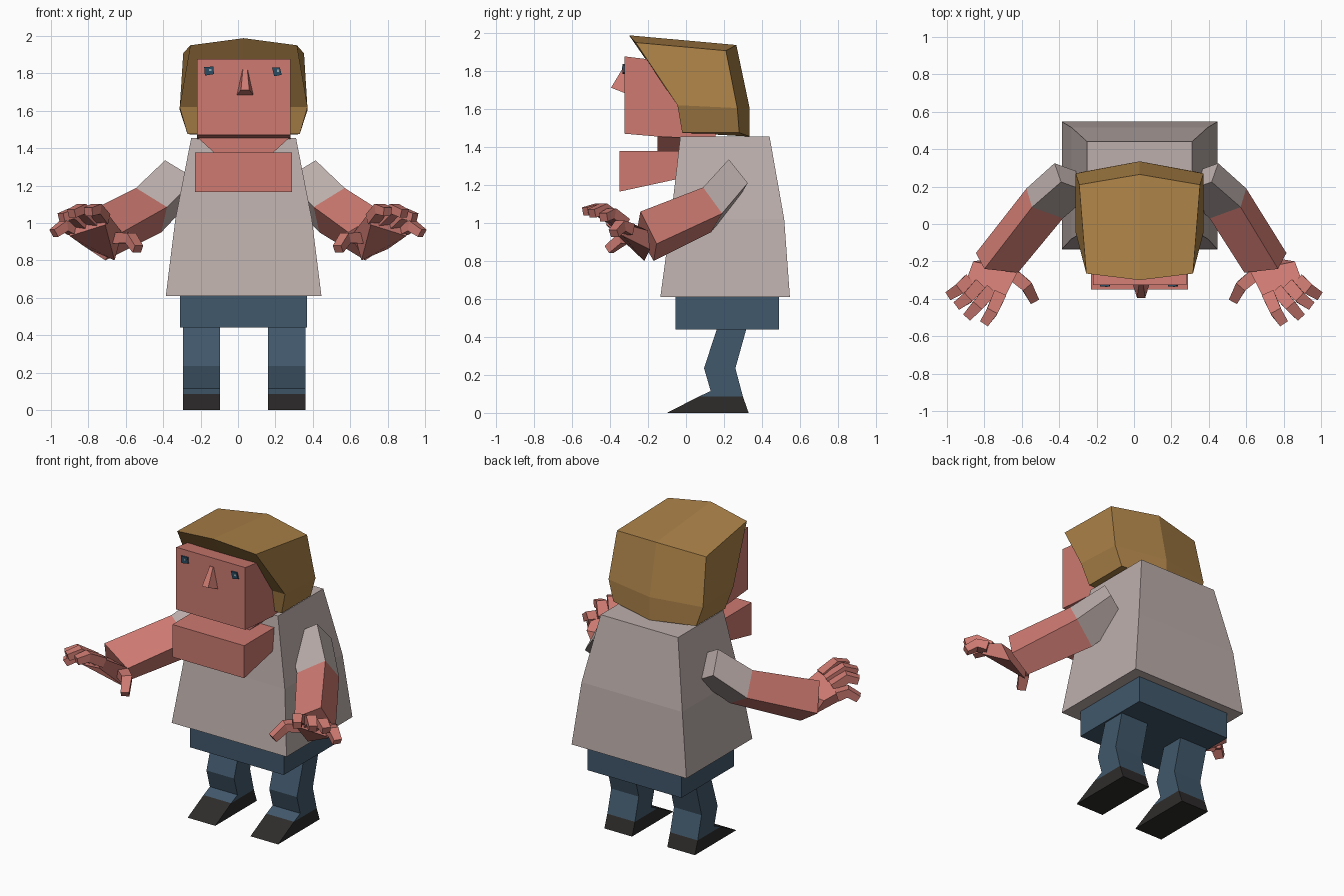
import bpy, bmesh
from mathutils import Vector as V

if "Cube" in bpy.data.objects:
    bpy.data.objects.remove(bpy.data.objects["Cube"])

CX = 0.03  # body centre line


def material(name, rgb):
    m = bpy.data.materials.new(name)
    lin = [((c / 255 + 0.055) / 1.055) ** 2.4 for c in rgb]
    m.diffuse_color = (*lin, 1)
    m.use_nodes = True
    m.node_tree.nodes["Principled BSDF"].inputs["Base Color"].default_value = m.diffuse_color
    return m


SKIN = material("skin", (205, 122, 113))
SHIRT = material("shirt", (189, 175, 172))
HAIR = material("hair", (172, 130, 72))
DENIM = material("trousers", (65, 88, 107))
SHOE = material("shoe", (46, 44, 43))
EYE = material("eye", (42, 76, 98))
GLINT = material("eye glint", (150, 170, 175))


def build(name, verts, faces, mat, x=0.0):
    me = bpy.data.meshes.new(name)
    me.from_pydata([tuple(v) for v in verts], [], faces)
    bm = bmesh.new()
    bm.from_mesh(me)
    bmesh.ops.recalc_face_normals(bm, faces=bm.faces)
    bm.to_mesh(me)
    bm.free()
    me.materials.append(mat)
    ob = bpy.data.objects.new(name, me)
    ob.location.x = x
    bpy.context.collection.objects.link(ob)
    return ob


def loft(name, rings, mat, x=0.0):
    """Bridge rings of equal size and cap both ends."""
    n = len(rings[0])
    verts = [v for r in rings for v in r]
    faces = [tuple(range(n)), tuple(range(len(verts) - n, len(verts)))]
    for k in range(len(rings) - 1):
        for i in range(n):
            j = (i + 1) % n
            faces.append((k * n + i, k * n + j, k * n + n + j, k * n + n + i))
    return build(name, verts, faces, mat, x)


def extrude(name, profile, x0, x1, mat):
    """Extrude a (y, z) profile along x."""
    return loft(name, [[(x, y, z) for y, z in profile] for x in (x0, x1)], mat)


def rect(hw, y0, y1, z):
    return [(-hw, y0, z), (hw, y0, z), (hw, y1, z), (-hw, y1, z)]


def tube(name, path, widths, mat):
    """Square tube along a path."""
    path = [V(p) for p in path]
    rings = []
    for i, p in enumerate(path):
        d = (path[min(i + 1, len(path) - 1)] - path[max(i - 1, 0)]).normalized()
        side = d.cross(V((0, 0, 1))).normalized()
        up = side.cross(d)
        w = widths[i] / 2
        rings.append([p + side * a * w + up * b * w * 0.9
                      for a, b in ((-1, -1), (1, -1), (1, 1), (-1, 1))])
    return loft(name, rings, mat)


# Torso and hips
loft("shirt_body", [rect(0.416, -0.135, 0.547, 0.61), rect(0.365, -0.08, 0.517, 1.02),
                    rect(0.28, -0.03, 0.44, 1.455)], SHIRT, CX)
loft("hips", [rect(0.34, -0.055, 0.49, 0.44), rect(0.34, -0.055, 0.49, 0.62)], DENIM, CX)

# Legs and shoes
leg = [(.165, .45), (.095, .235), (.13, .115), (.065, .085), (.30, .085), (.26, .235), (.32, .45)]
shoe = [(.065, .085), (-.10, 0), (.33, 0), (.30, .085)]
for side, x0 in (("left", -0.295), ("right", 0.16)):
    extrude(side + "_leg", leg, x0, x0 + 0.2, DENIM)
    extrude(side + "_shoe", shoe, x0, x0 + 0.2, SHOE)

# Head, throat and jaw
extrude("head", [(-.325, 1.877), (-.325, 1.47), (-.15, 1.455), (.155, 1.44),
                 (.155, 1.8), (-.1, 1.85)], CX - 0.25, CX + 0.25, SKIN)
loft("throat", [rect(0.14, -.15, .1, 1.36), rect(0.25, -.15, .1, 1.46)], SKIN, CX)
extrude("jaw", [(-.35, 1.378), (-.35, 1.165), (-.05, 1.23), (.0, 1.23), (.0, 1.378)],
        CX - 0.26, CX + 0.26, SKIN)

# Nose
loft("nose", [[(-.045, -.32, 1.683), (.045, -.32, 1.683), (.015, -.32, 1.82), (-.015, -.32, 1.82)],
              [(-.022, -.395, 1.712), (.022, -.395, 1.712), (.012, -.33, 1.82), (-.012, -.33, 1.82)]],
     SKIN, CX + 0.008)

# Eyes: thin tilted plates with a small glint
for side, x, z in (("left", -0.155, 1.812), ("right", 0.208, 1.808)):
    s = 1 if side == "left" else -1
    shape = [(-.026, .022), (.020 + .004 * s, .024), (.026, -.016), (-.018 - .004 * s, -.024)]
    loft(side + "_eye", [[(a, y, z + b) for a, b in shape] for y in (-.334, -.325)], EYE, x)
    dot = [(0, .012), (.012, .012), (.012, 0), (0, 0)]
    loft(side + "_eye_glint", [[(a, y, z + b) for a, b in dot] for y in (-.337, -.333)], GLINT, x)

# Hair: half shell mirrored across the centre line
half = [(0, -.30, 1.988), (.285, -.265, 1.95), (.342, -.045, 1.62), (.30, -.02, 1.475),
        (0, .265, 1.937), (.323, .21, 1.907), (.342, .27, 1.605), (.30, .28, 1.475),
        (0, .335, 1.605), (0, .335, 1.455), (0, -.045, 1.62), (0, -.02, 1.475)]
hair = build("hair", half, [(0, 1, 5, 4), (1, 2, 6, 5), (2, 3, 7, 6), (4, 5, 6, 8), (8, 6, 7, 9),
                            (3, 11, 9, 7), (0, 10, 2, 1), (10, 11, 3, 2)], HAIR, CX)
hair.modifiers.new("mirror", "MIRROR")

# Arms: square rings at shoulder, cuff and wrist
shoulder = [(.415, .225, 1.335), (.45, .325, 1.21), (.285, .265, 1.11), (.25, .165, 1.235)]
cuff = [(.57, .09, 1.187), (.60, .19, 1.05), (.435, .13, .95), (.405, .03, 1.085)]
wrist = [(.77, -.24, 1.06), (.815, -.155, .89), (.68, -.17, .80), (.59, -.26, .95)]
palm = [[(.86, -.20, .96), (.62, -.25, .95), (.66, -.22, .80), (.80, -.19, .86)],
        [(.90, -.31, .99), (.70, -.41, 1.055), (.71, -.42, .99), (.90, -.33, .93)]]
# Finger paths: knuckle, bend, tip
fingers = {
    "index": [(.72, -.38, 1.02), (.76, -.47, 1.075), (.80, -.53, 1.06)],
    "middle": [(.77, -.36, 1.01), (.84, -.44, 1.075), (.89, -.495, 1.05)],
    "ring": [(.83, -.33, .995), (.89, -.395, 1.05), (.945, -.435, 1.03)],
    "little": [(.88, -.30, .965), (.93, -.345, .985), (.985, -.38, .945)],
    "thumb": [(.66, -.26, .92), (.575, -.33, .92), (.535, -.405, .86)],
}
for side, s in (("left", -1), ("right", 1)):
    def flip(points, dx=0.0):
        dx = dx if s < 0 else 0.0
        return [(s * (x + dx), y, z) for x, y, z in points]
    sh, cu, wr = flip(shoulder, -.025), flip(cuff, -.025), flip(wrist, .03)
    loft(side + "_sleeve", [sh, cu], SHIRT)
    loft(side + "_forearm", [cu, wr], SKIN)
    loft(side + "_palm", [flip(r) for r in palm], SKIN)
    for name, path in fingers.items():
        tube(f"{side}_{name}_finger", flip(path), (.068, .062, .05), SKIN)
